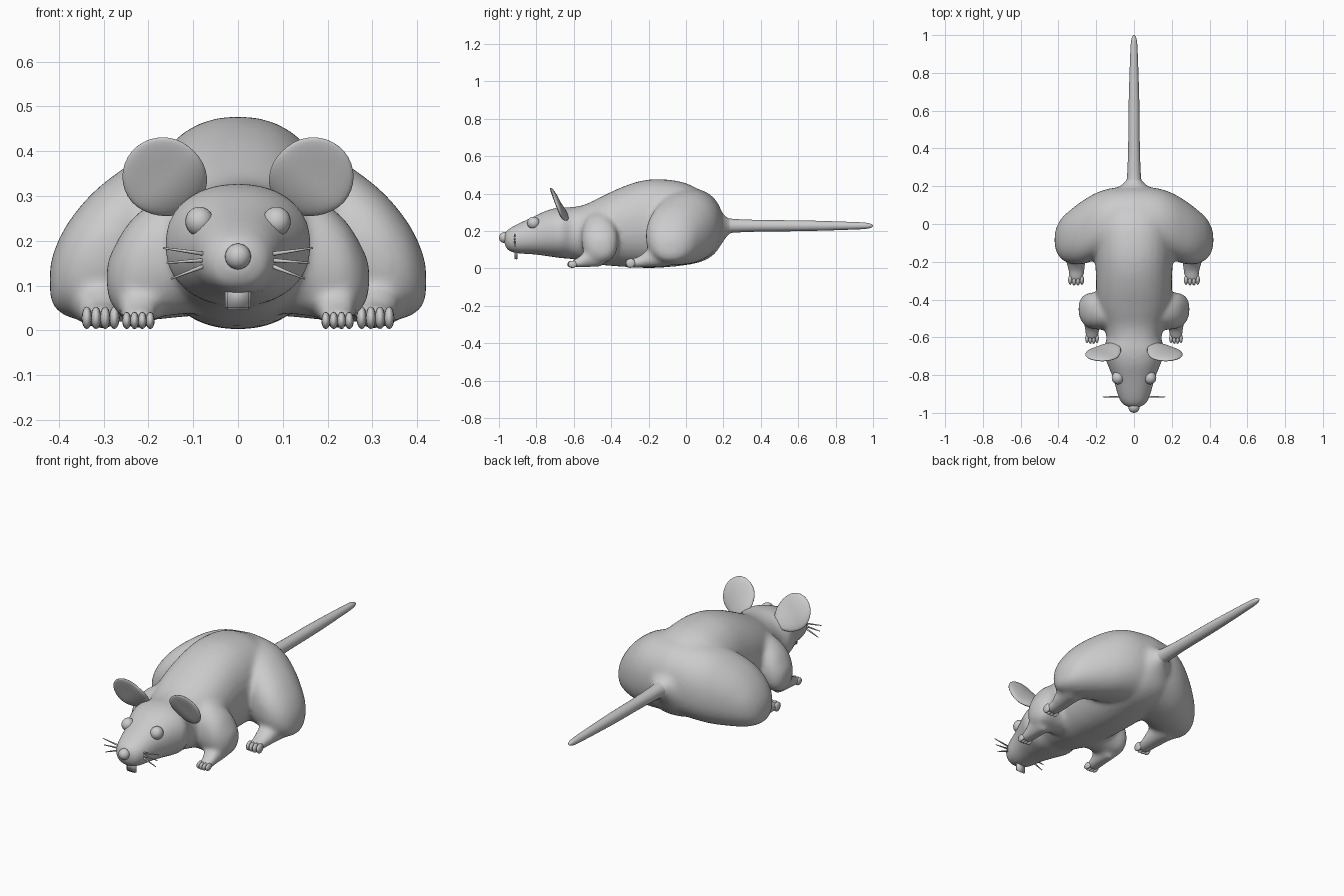
import bpy, bmesh, math
from mathutils import Vector, Matrix

if "Cube" in bpy.data.objects:
    bpy.data.objects.remove(bpy.data.objects["Cube"])

grey = bpy.data.materials.new("grey")
grey.diffuse_color = (0.6, 0.6, 0.6, 1)
grey.use_nodes = True
grey.node_tree.nodes["Principled BSDF"].inputs["Base Color"].default_value = grey.diffuse_color


def finish(bm, name, smooth=True):
    bmesh.ops.recalc_face_normals(bm, faces=bm.faces)
    for f in bm.faces:
        f.smooth = smooth
    me = bpy.data.meshes.new(name)
    bm.to_mesh(me)
    bm.free()
    me.materials.append(grey)
    ob = bpy.data.objects.new(name, me)
    bpy.context.collection.objects.link(ob)
    return ob


def smooth_rows(rows, steps):
    """Catmull-Rom interpolation between section rows."""
    out = []
    for i in range(len(rows) - 1):
        p0, p1 = rows[max(i - 1, 0)], rows[i]
        p2, p3 = rows[i + 1], rows[min(i + 2, len(rows) - 1)]
        for s in range(steps):
            t = s / steps
            out.append([0.5 * (2 * b + (c - a) * t + (2 * a - 5 * b + 4 * c - d) * t * t
                               + (3 * b - a - 3 * c + d) * t ** 3)
                        for a, b, c, d in zip(p0, p1, p2, p3)])
    return out + [list(rows[-1])]


def loft(bm, rows, axis="y", side=1, power=2.2, segs=32, steps=4):
    """Rows are (position, low a, high a, low z, high z) of rounded sections."""
    rings = []
    for t, a0, a1, b0, b1 in smooth_rows(rows, steps):
        ring = []
        for k in range(segs):
            an = 2 * math.pi * k / segs
            c, s = math.cos(an), math.sin(an)
            a = (a0 + a1) / 2 + (a1 - a0) / 2 * math.copysign(abs(c) ** (2 / power), c)
            b = (b0 + b1) / 2 + (b1 - b0) / 2 * math.copysign(abs(s) ** (2 / power), s)
            p = (a, t, b) if axis == "y" else (t, a, b)
            ring.append(bm.verts.new((p[0] * side, p[1], p[2])))
        rings.append(ring)
    faces = [bm.faces.new(rings[0]), bm.faces.new(rings[-1])]
    for r, q in zip(rings, rings[1:]):
        for k in range(segs):
            j = (k + 1) % segs
            faces.append(bm.faces.new((r[k], r[j], q[j], q[k])))
    bmesh.ops.recalc_face_normals(bm, faces=faces)


def ball(bm, center, radii, u=20, v=12):
    m = Matrix.Translation(center) @ Matrix.Diagonal((*radii, 1))
    return bmesh.ops.create_uvsphere(bm, u_segments=u, v_segments=v, radius=1, matrix=m)["verts"]


# head and torso: y, half width, bottom, top
torso = [(-0.972, 0.025, 0.13, 0.185), (-0.95, 0.065, 0.095, 0.21), (-0.9, 0.088, 0.08, 0.238),
         (-0.82, 0.11, 0.075, 0.275), (-0.74, 0.142, 0.065, 0.312), (-0.67, 0.165, 0.055, 0.327),
         (-0.61, 0.145, 0.05, 0.328), (-0.54, 0.16, 0.035, 0.342), (-0.45, 0.19, 0.018, 0.385),
         (-0.35, 0.2, 0.01, 0.432), (-0.25, 0.203, 0.003, 0.466), (-0.15, 0.208, 0.003, 0.478),
         (-0.02, 0.21, 0.015, 0.462), (0.08, 0.19, 0.035, 0.415), (0.15, 0.14, 0.075, 0.352),
         (0.2, 0.075, 0.145, 0.29), (0.235, 0.038, 0.186, 0.266), (0.28, 0.025, 0.2, 0.255)]
# limbs bulging sideways: x, y range, z range
haunch = [(0.0, -0.17, 0.2, 0.04, 0.43), (0.12, -0.18, 0.19, 0.03, 0.42), (0.2, -0.19, 0.165, 0.022, 0.395),
          (0.27, -0.212, 0.125, 0.018, 0.352), (0.33, -0.212, 0.08, 0.018, 0.302),
          (0.38, -0.19, 0.035, 0.03, 0.24), (0.41, -0.15, -0.015, 0.05, 0.18), (0.42, -0.11, -0.06, 0.08, 0.14)]
shoulder = [(0.08, -0.56, -0.34, 0.04, 0.33), (0.18, -0.56, -0.36, 0.03, 0.292), (0.24, -0.55, -0.365, 0.03, 0.245),
            (0.275, -0.52, -0.385, 0.045, 0.19), (0.293, -0.48, -0.42, 0.085, 0.15)]
# feet reaching forward: y, x range, z range
hind_foot = [(-0.1, 0.25, 0.38, 0.01, 0.13), (-0.2, 0.255, 0.36, 0.006, 0.1),
             (-0.25, 0.262, 0.348, 0.004, 0.066), (-0.305, 0.268, 0.345, 0.004, 0.05)]
fore_foot = [(-0.45, 0.17, 0.27, 0.01, 0.14), (-0.53, 0.175, 0.265, 0.006, 0.1),
             (-0.575, 0.185, 0.26, 0.004, 0.06), (-0.612, 0.187, 0.258, 0.004, 0.042)]

bm = bmesh.new()
loft(bm, [(y, -w, w, lo, hi) for y, w, lo, hi in torso])
for side in (1, -1):
    loft(bm, haunch, "x", side)
    loft(bm, shoulder, "x", side)
    loft(bm, hind_foot, "y", side)
    loft(bm, fore_foot, "y", side)
body = finish(bm, "body")
rm = body.modifiers.new("fuse", "REMESH")
rm.mode = "VOXEL"
rm.voxel_size = 0.011
rm.use_smooth_shade = True
sm = body.modifiers.new("soften", "SMOOTH")
sm.factor = 0.5
sm.iterations = 14

# tail: y, radius
bm = bmesh.new()
tail = [(0.19, 0.06), (0.215, 0.046), (0.25, 0.037), (0.4, 0.031), (0.65, 0.028),
        (0.9, 0.02), (0.965, 0.016), (0.99, 0.01), (1.0, 0.004)]
loft(bm, [(y, -r, r, 0.228 - r, 0.228 + r) for y, r in tail], power=2, segs=20)
finish(bm, "tail")

# nose
bm = bmesh.new()
ball(bm, (0, -0.971, 0.165), (0.029, 0.029, 0.029))
finish(bm, "nose")

# front teeth
bm = bmesh.new()
bmesh.ops.create_cube(bm, size=1, matrix=Matrix.Translation((0, -0.908, 0.08)) @ Matrix.Diagonal((0.058, 0.016, 0.07, 1)))
bmesh.ops.bevel(bm, geom=bm.edges[:], offset=0.006, segments=2, affect="EDGES")
finish(bm, "teeth")

for side, label in ((1, "left"), (-1, "right")):
    # eye
    bm = bmesh.new()
    ball(bm, (0.086 * side, -0.815, 0.243), (0.032, 0.034, 0.033))
    finish(bm, label + "_eye")

    # cupped ear, drawn in towards its root
    bm = bmesh.new()
    for v in ball(bm, (0, 0, 0), (1, 1, 1), 28, 18):
        x, y, z = v.co
        root = max(0, -(x + z) * 0.7071)
        ex = 0.168 + 0.09 * x - 0.012 * root
        ez = 0.343 + 0.088 * z
        ey = -0.69 - 0.38 * (ez - 0.343) + 0.02 * y * (1 + 0.5 * root)
        ey += 0.03 * root ** 2 + 0.012 * (1 - x * x - z * z) * (1 if y < 0 else 0.3)
        v.co = (ex * side, ey, ez)
    finish(bm, label + "_ear")

    # whiskers
    bm = bmesh.new()
    for z0, x1, z1 in ((0.17, 0.167, 0.184), (0.157, 0.16, 0.151), (0.146, 0.15, 0.115)):
        a, b = Vector((0.07 * side, -0.915, z0)), Vector((x1 * side, -0.915, z1))
        m = Matrix.Translation((a + b) / 2) @ (b - a).to_track_quat("Z", "Y").to_matrix().to_4x4()
        bmesh.ops.create_cone(bm, cap_ends=True, segments=8, radius1=0.005, radius2=0.002,
                              depth=(b - a).length, matrix=m)
    finish(bm, label + "_whiskers")

    # toes
    for part, x0, step, y, z, r in (("hind", 0.276, 0.0205, -0.296, 0.028, (0.0115, 0.026, 0.025)),
                                    ("fore", 0.196, 0.0175, -0.606, 0.022, (0.010, 0.025, 0.019))):
        bm = bmesh.new()
        for i in range(4):
            reach = 0.004 if i in (1, 2) else 0
            ball(bm, ((x0 + i * step) * side, y - reach, z), r, 12, 8)
        finish(bm, f"{label}_{part}_toes")
